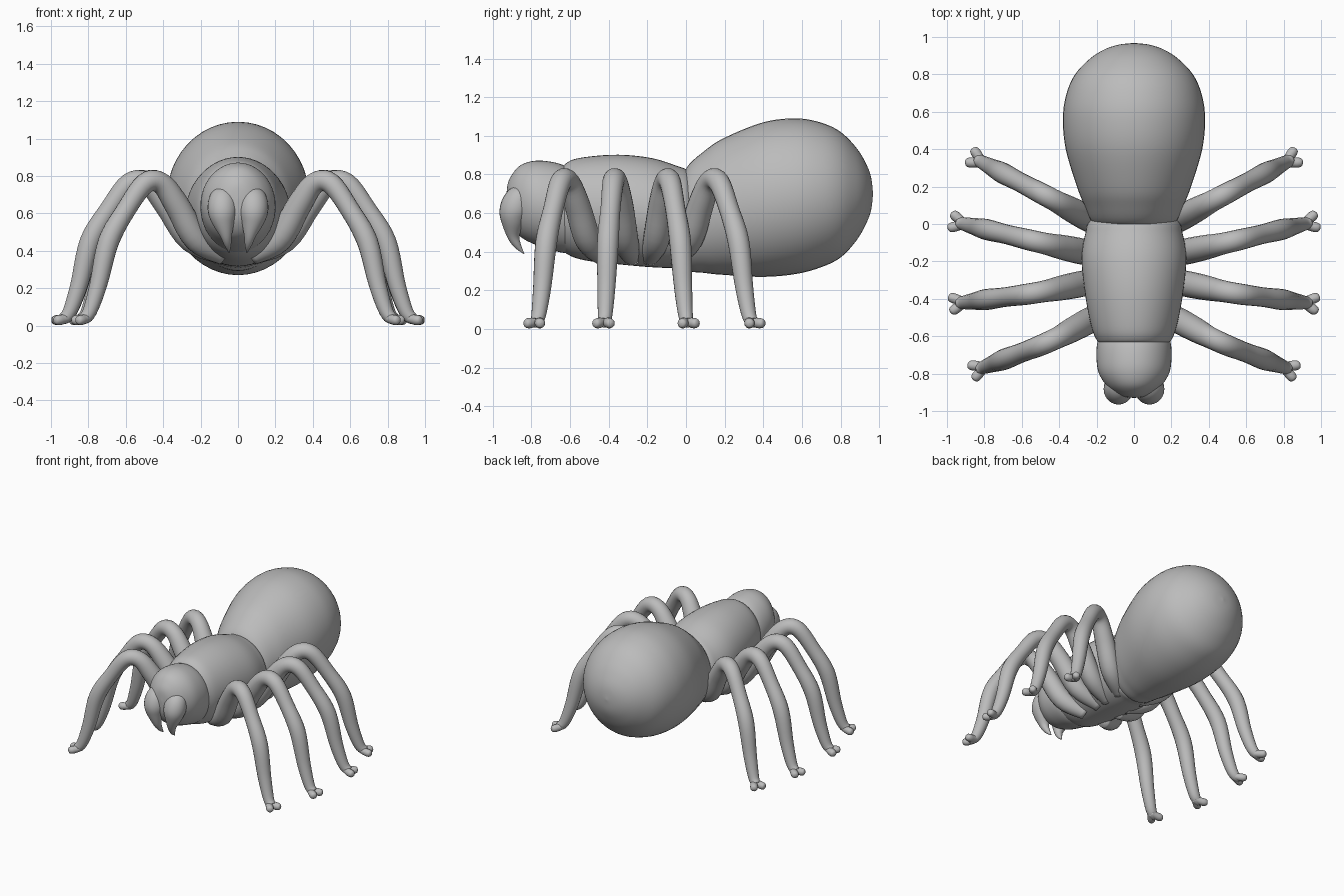
import bpy, bmesh, math
from mathutils import Vector

if "Cube" in bpy.data.objects:
    bpy.data.objects.remove(bpy.data.objects["Cube"])

grey = bpy.data.materials.new("plain grey")
grey.diffuse_color = (0.5, 0.5, 0.5, 1)
grey.use_nodes = True
grey.node_tree.nodes["Principled BSDF"].inputs["Base Color"].default_value = grey.diffuse_color


def smooth_path(pts, steps):
    """Catmull-Rom through rows of numbers."""
    pts = [list(p) for p in pts]
    p = [pts[0]] + pts + [pts[-1]]
    out = []
    for i in range(1, len(p) - 2):
        for s in range(steps):
            t = s / steps
            out.append([0.5 * (2 * b + (c - a) * t + (2 * a - 5 * b + 4 * c - d) * t * t
                               + (3 * b - a - 3 * c + d) * t ** 3)
                        for a, b, c, d in zip(p[i - 1], p[i], p[i + 1], p[i + 2])])
    return out + [pts[-1]]


def loft(name, pts, side, up=None, steps=5, sides=24, mirror=False):
    """Rings along rows (x, y, z, side radius, up radius)."""
    rows = smooth_path(pts, steps)
    side = Vector(side).normalized()
    bm = bmesh.new()
    rings = []
    for i, row in enumerate(rows):
        c = Vector(row[:3])
        tan = Vector(rows[min(i + 1, len(rows) - 1)][:3]) - Vector(rows[max(i - 1, 0)][:3])
        v = Vector(up) if up else side.cross(tan).normalized()
        ra, rb = max(row[3], 0.002), max(row[4], 0.002)
        rings.append([bm.verts.new(c + side * ra * math.cos(a) + v * rb * math.sin(a))
                      for a in (2 * math.pi * k / sides for k in range(sides))])
    for r, q in zip(rings, rings[1:]):
        for k in range(sides):
            n = (k + 1) % sides
            bm.faces.new((r[k], r[n], q[n], q[k]))
    bm.faces.new(rings[0])
    bm.faces.new(rings[-1])
    bmesh.ops.recalc_face_normals(bm, faces=bm.faces)
    me = bpy.data.meshes.new(name)
    bm.to_mesh(me)
    bm.free()
    me.polygons.foreach_set("use_smooth", [True] * len(me.polygons))
    me.materials.append(grey)
    ob = bpy.data.objects.new(name, me)
    bpy.context.collection.objects.link(ob)
    if mirror:
        ob.modifiers.new("mirror", 'MIRROR')
    return ob


def body(name, sections):
    """Sections (y, top z, bottom z, half width)."""
    loft(name, [(0, y, (t + b) / 2, w, (t - b) / 2) for y, t, b, w in sections],
         (1, 0, 0), (0, 0, 1), steps=5, sides=48)


# abdomen, thorax and head
body("abdomen", [(-0.03, 0.70, 0.42, 0.12), (0.0, 0.83, 0.31, 0.215), (0.1, 0.925, 0.29, 0.265),
                 (0.2, 0.99, 0.28, 0.305), (0.4, 1.07, 0.27, 0.365), (0.57, 1.09, 0.285, 0.38),
                 (0.7, 1.068, 0.32, 0.36), (0.8, 1.02, 0.37, 0.315), (0.88, 0.94, 0.455, 0.24),
                 (0.93, 0.86, 0.54, 0.165), (0.958, 0.785, 0.615, 0.085), (0.968, 0.70, 0.70, 0)])
body("thorax", [(-0.645, 0.62, 0.60, 0.0), (-0.64, 0.81, 0.43, 0.165), (-0.61, 0.865, 0.385, 0.205),
                (-0.52, 0.89, 0.355, 0.235), (-0.35, 0.902, 0.335, 0.265), (-0.18, 0.885, 0.32, 0.28),
                (-0.05, 0.845, 0.315, 0.26), (0.02, 0.81, 0.315, 0.23), (0.08, 0.7, 0.4, 0.1)])
body("head", [(-0.56, 0.80, 0.39, 0.17), (-0.64, 0.85, 0.395, 0.197), (-0.73, 0.87, 0.42, 0.2),
              (-0.80, 0.868, 0.445, 0.187), (-0.86, 0.845, 0.48, 0.15), (-0.90, 0.80, 0.53, 0.105),
              (-0.923, 0.75, 0.59, 0.055), (-0.93, 0.68, 0.67, 0)])

# fangs with swollen bases
loft("fangs", [(x, y, z, r, r) for x, y, z, r in
               [(0.08, -0.80, 0.70, 0.05), (0.082, -0.86, 0.67, 0.075), (0.083, -0.888, 0.61, 0.078),
                (0.08, -0.895, 0.55, 0.06), (0.065, -0.893, 0.48, 0.032), (0.055, -0.87, 0.43, 0.018),
                (0.048, -0.838, 0.39, 0.002)]], (1, 0, 0), mirror=True)

# legs: shared profile (fraction along, height, radius) bent through base, knee and foot
profile = [(0, 0.37, 0.045), (0.19, 0.46, 0.068), (0.33, 0.64, 0.067), (0.445, 0.76, 0.058),
           (0.56, 0.76, 0.056), (0.69, 0.62, 0.052), (0.81, 0.45, 0.056), (0.88, 0.22, 0.047),
           (0.94, 0.075, 0.038), (0.985, 0.035, 0.03), (1, 0.032, 0.015)]
legs = {
    "back_legs": ((0.08, -0.06), (0.46, 0.145), (0.85, 0.35)),
    "middle_back_legs": ((0.08, -0.19), (0.52, -0.095), (0.95, 0.01)),
    "middle_front_legs": ((0.08, -0.28), (0.53, -0.37), (0.95, -0.425)),
    "front_legs": ((0.08, -0.43), (0.45, -0.63), (0.84, -0.78)),
}
for name, pts in legs.items():
    base, knee, foot = (Vector((*p, 0)) for p in pts)
    out = (foot - knee).normalized()
    side = Vector((-out.y, out.x, 0))
    rows = []
    for u, z, r in profile:
        p = base.lerp(knee, u * 2) if u < 0.5 else knee.lerp(foot, u * 2 - 1)
        rows.append((p.x, p.y, z, r, r))
    loft(name, rows, side, mirror=True, sides=20)
    # forked toes
    for s, tag in ((1, "rear"), (-1, "fore")):
        a = foot - out * 0.045
        toe = foot + out * 0.022 + side * s * 0.036
        path = [(0, 0.045, 0.026), (0.5, 0.034, 0.026), (0.85, 0.03, 0.027),
                (1.1, 0.03, 0.022), (1.2, 0.03, 0.012), (1.23, 0.03, 0.0)]
        loft(name + "_" + tag + "_toes",
             [(*a.lerp(toe, u)[:2], z, r, r) for u, z, r in path],
             side - out * s * 0.6, mirror=True, steps=3, sides=14)
